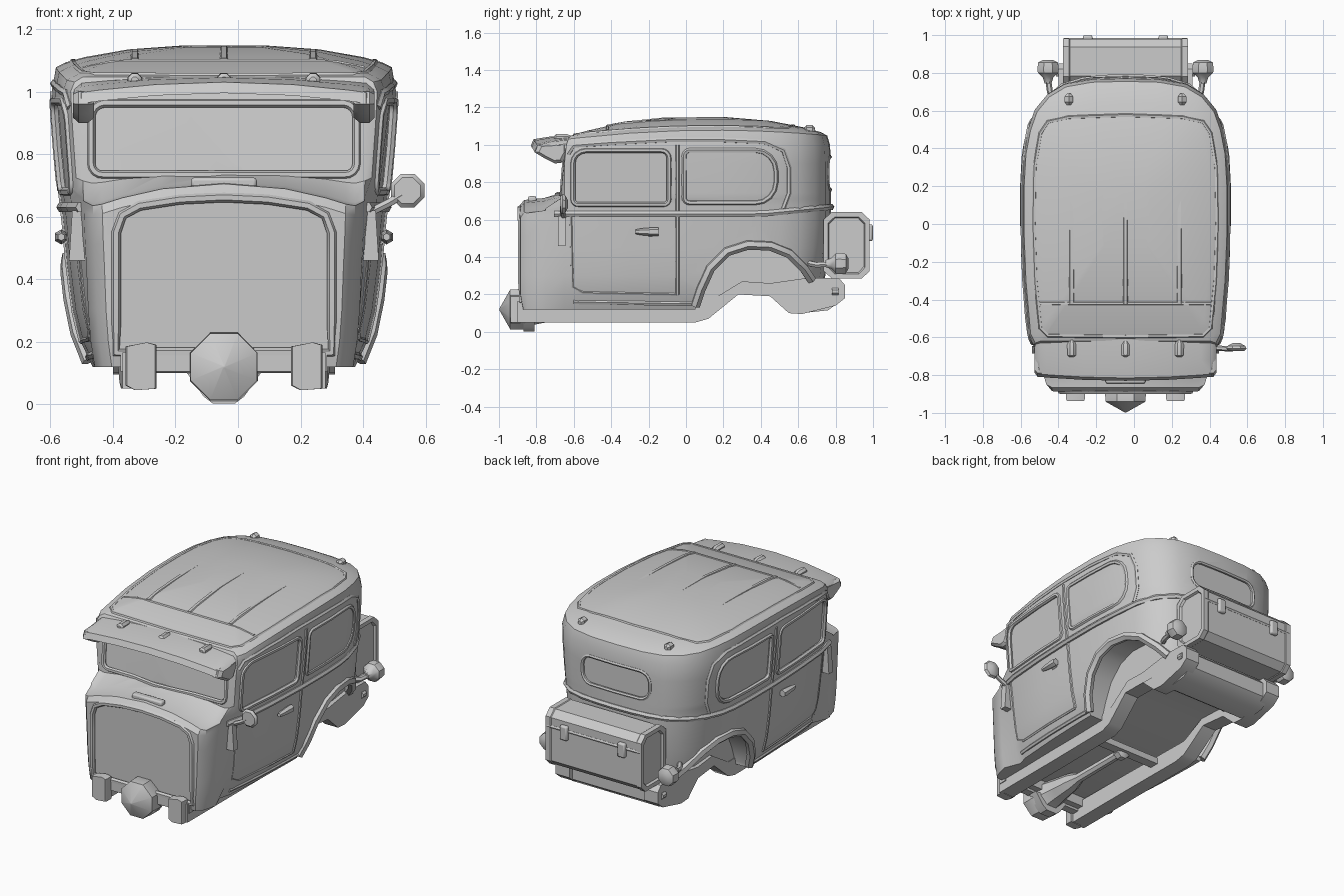
import bpy, bmesh
from math import sin, cos, pi, radians
from mathutils import Vector as V
from mathutils.bvhtree import BVHTree

if "Cube" in bpy.data.objects:
    bpy.data.objects.remove(bpy.data.objects["Cube"])


def mesh(name, verts, faces, angle=35):
    me = bpy.data.meshes.new(name)
    me.from_pydata([tuple(v) for v in verts], [], faces)
    bm = bmesh.new()
    bm.from_mesh(me)
    bmesh.ops.recalc_face_normals(bm, faces=bm.faces)
    bm.to_mesh(me)
    bm.free()
    ob = bpy.data.objects.new(name, me)
    bpy.context.collection.objects.link(ob)
    smooth(ob, angle)
    return ob


def smooth(ob, angle=35):
    bpy.ops.object.select_all(action='DESELECT')
    ob.select_set(True)
    bpy.context.view_layer.objects.active = ob
    bpy.ops.object.shade_smooth_by_angle(angle=radians(angle))


def skin(name, rings, angle=35):
    n = len(rings[0])
    faces = [tuple(range(n)), tuple(range((len(rings) - 1) * n, len(rings) * n))]
    for r in range(len(rings) - 1):
        for i in range(n):
            j = (i + 1) % n
            faces.append((r * n + i, r * n + j, (r + 1) * n + j, (r + 1) * n + i))
    return mesh(name, [p for ring in rings for p in ring], faces, angle)


def prism(name, yz, x0, x1):
    return skin(name, [[(x, y, z) for y, z in yz] for x in (x0, x1)])


def box(name, lo, hi, bevel=0):
    ob = prism(name, [(lo[1], lo[2]), (hi[1], lo[2]), (hi[1], hi[2]), (lo[1], hi[2])], lo[0], hi[0])
    if bevel:
        m = ob.modifiers.new('bevel', 'BEVEL')
        m.width, m.segments = bevel, 2
    return ob


def lathe(name, prof, x, z, n=10):
    return skin(name, [[(x + r * cos(2 * pi * (i + .5) / n), y, z + r * sin(2 * pi * (i + .5) / n))
                        for i in range(n)] for y, r in prof])


def tube(name, pts, r, cyclic=False):
    cu = bpy.data.curves.new(name, 'CURVE')
    cu.dimensions, cu.bevel_depth, cu.bevel_resolution = '3D', r, 1
    cu.use_fill_caps = True
    sp = cu.splines.new('POLY')
    sp.points.add(len(pts) - 1)
    for p, q in zip(sp.points, pts):
        p.co = (*q, 1)
    sp.use_cyclic_u = cyclic
    ob = bpy.data.objects.new(name, cu)
    bpy.context.collection.objects.link(ob)
    return ob


def rrect(a0, a1, b0, b1, r, n=4):
    """rounded rectangle; r = radii at (a1b1, a0b1, a0b0, a1b0)"""
    out = []
    for k, (a, b) in enumerate([(a1, b1), (a0, b1), (a0, b0), (a1, b0)]):
        sa, sb = (1 if a == a1 else -1), (1 if b == b1 else -1)
        for i in range(n + 1):
            t = pi / 2 * (k + i / n)
            out.append((a - sa * r[k] + r[k] * cos(t), b - sb * r[k] + r[k] * sin(t)))
    return out


def dense(pts, step=.09, cyclic=True):
    """split long segments so that projected lines follow the surface"""
    out = []
    for p, q in zip(pts, pts[1:] + pts[:1] if cyclic else pts[1:]):
        p, q = V(p), V(q)
        n = max(1, int((q - p).length / step + .5))
        out += [p.lerp(q, i / n) for i in range(n)]
    return out if cyclic else out + [V(pts[-1])]


# body shell: plan outline stacked at several heights
HALF = [(0, -.89), (.2, -.89), (.33, -.89), (.395, -.885), (.425, -.85), (.455, -.75), (.485, -.65), (.51, -.58),
        (.535, -.3), (.545, -.05), (.545, .2), (.535, .38), (.51, .51), (.475, .61), (.41, .69), (.32, .745),
        (.18, .77), (0, .775)]
LEVELS = [(.12, -.87, .70, .77, 1), (.2, -.89, .72, .84, 1), (.3, -.89, .745, .885, 1), (.45, -.89, .765, .92, 1),
          (.58, -.89, .775, .94, 1), (.675, -.89, .775, .96, 1), (.705, -.865, .775, .965, 1),
          (.715, -.76, .775, .97, 1), (.742, -.67, .775, .975, 1), (.9, -.655, .775, 1, 1), (1.0, -.64, .77, 1.01, 1),
          (1.028, -.63, .755, .985, 1), (1.043, -.62, .72, .93, 1), (1.06, -.62, .72, .93, .88),
          (1.085, -.62, .72, .93, .6), (1.098, -.62, .72, .93, .25)]
rings = []
for z, f, b, s, k in LEVELS:
    half = []
    for i, (x, y) in enumerate(HALF):
        sx = 1 - (1 - s) * (.4 if y < -.7 and s < 1 else 1)
        yy = max(y, f) if y < 0 else y * b / .775
        drop = [0, .016, .045, .065, .07, .055, .035, .02][i] if i < 8 else 0
        zz = z - drop * (1 if .55 < z < .73 else .5 if .73 < z < .75 else 0)
        yy = .05 + (yy - .05) * k
        if z > 1.01:
            zz += .05 * (1 - ((yy - .15) / .8) ** 2)
        half.append((x * sx * k, yy, zz))
    rings.append(half + [(-x, y, z2) for x, y, z2 in half[-2:0:-1]])
body = skin('body_shell', rings, 32)
tree = BVHTree.FromPolygons([v.co.copy() for v in body.data.vertices], [tuple(p.vertices) for p in body.data.polygons])


def project(pts, d, sink=0):
    hits = [tree.ray_cast(V(p) - V(d) * 3, V(d))[0] for p in pts]
    return [h + V(d) * sink for h in hits if h]


def side(yz, s, sink=.004):
    return project(dense([(0, y, z) for y, z in yz], cyclic=False), (-s, 0, 0), sink)


cutters = []


def panel(name, pts, d, depth, r):
    """recess in the shell with a rounded frame around it"""
    hits = project(dense(pts), d)
    cutters.append(skin('cutter', [[h - V(d) * .04 for h in hits], [h + V(d) * depth for h in hits]]))
    tube(name, [h + V(d) * .004 for h in hits], r, True)


# windows and firewall
for xz, nm, dp, r in [(rrect(-.425, .425, .748, .977, (.04,) * 4), 'windshield_frame', .015, .014),
                      ([(-.345, .165), (.345, .165), (.345, .55), (.325, .605), (.27, .635), (.14, .655), (0, .662),
                        (-.14, .655), (-.27, .635), (-.325, .605), (-.345, .55)], 'firewall_rim', .02, .016)]:
    panel(nm, [(x, 0, z - (.1 * x * x if nm[0] == 'w' else 0)) for x, z in xz], (0, 1, 0), dp, r)
panel('rear_window_frame', [(x, 0, z) for x, z in rrect(-.235, .235, .76, .935, (.065,) * 4)], (0, -1, 0), .015, .011)
ARCH = [(.05, .14), (.08, .23), (.13, .34), (.22, .43), (.33, .465), (.45, .46), (.55, .42), (.63, .34), (.67, .28)]
for s in (-1, 1):
    for nm, w in [('front_side_window_frame', rrect(-.605, -.09, .68, .97, (.04, .07, .03, .03))),
                  ('rear_side_window_frame', rrect(-.01, .48, .69, .97, (.11, .03, .03, .11)))]:
        panel(nm, [(0, y, z) for y, z in w], (-s, 0, 0), .018, .014)
    # side mouldings, door edges, wheel arch lip
    tube('wheel_arch_lip', side(ARCH, s, 0), .027)
    tube('door_pillar', side([(-.045, .2), (-.045, 1.0)], s), .012)
    tube('door_edge', side([(-.045, .2), (-.3, .205), (-.55, .21), (-.605, .24), (-.61, .4), (-.615, .62)], s), .009)
    tube('drip_rail', side([(-.63, .95), (-.6, .995), (-.4, 1.01), (-.1, 1.025), (.2, 1.025), (.42, 1.015), (.52, .97),
                            (.55, .88), (.55, .74), (.52, .66)], s), .014)
    tube('sill', side([(-.6, .16), (.05, .15)], s), .014)
    # wheel well
    cutters.append(prism('cutter', [(.05, -.1)] + ARCH + [(.67, -.1)], s * .33, s * .8))
cutters.append(prism('cutter', [(.1, -.12), (.1, .1), (.28, .22), (.6, .24), (.66, .28), (1, .28), (1, -.12)], -.85, .85))
cutters.append(prism('cutter', [(-.8, -.15), (-.8, .18), (.05, .18), (.25, .25), (.64, .25), (.64, -.15)], -.29, .29))
for c in cutters:
    c.hide_render = True
    m = body.modifiers.new('cut', 'BOOLEAN')
    m.operation, m.object, m.solver = 'DIFFERENCE', c, 'EXACT'
    bpy.context.view_layer.objects.active = body
    bpy.ops.object.modifier_apply(modifier=m.name)
    bpy.data.objects.remove(c)
smooth(body, 32)

# belt moulding round the cabin
belt = []
for i in range(37):
    t = radians(-57 + 294 * i / 36)
    d = V((cos(t), sin(t), 0))
    h = tree.ray_cast(V((0, 0, .63)) + d * 3, -d)[0]
    if h:
        belt.append(h + V((0, 0, .1 * max(0, h.y - .4))))
tube('belt_moulding', belt, .018)

# roof panel edge, ribs, rear markers
EDGE = [(0, -.595), (.41, -.59), (.45, -.55), (.475, -.3), (.485, 0), (.48, .3), (.45, .48), (.41, .54), (.3, .565), (0, .575)]
DOWN = (0, 0, -1)
tube('roof_panel_edge', project(dense([(x, y, 0) for x, y in EDGE] + [(-x, y, 0) for x, y in EDGE[-2:0:-1]]), DOWN, .006),
     .012, True)
tube('roof_front_seam', project([(x * .09, -.42, 0) for x in range(-5, 6)], DOWN, .004), .01)
for x in (-.285, 0, .285):
    tube('roof_rib', [h - V((0, 0, .007 + .01 * i / 7)) for i, h in
                      enumerate(project([(x, -.42 + i * .1, 0) for i in range(8)], DOWN))], .017)
    lathe('visor_marker_lamp', [(-.705, .012), (-.695, .024), (-.64, .026), (-.61, .012)], x, 1.035, 8)
for s in (-1, 1):
    p = project([(s * .3, .66, 0)], DOWN)[0]
    lathe('rear_marker_lamp', [(.63, .012), (.645, .025), (.675, .025), (.69, .012)], p.x, p.z + .002, 6)

# sun visor with drooping rounded ends
xs = [-.48, -.455, -.40, -.22, 0, .22, .40, .455, .48]
skin('sun_visor', [[(x, -.61, 1.05 - .1 * x * x - e), (x, -.72, 1.045 - .14 * x * x - e),
                    (x, -.815 + .1 * x * x + e, 1.03 - .16 * x * x - e), (x, -.83 + .1 * x * x + e, .995 - .16 * x * x),
                    (x, -.72, 1.0 - .14 * x * x), (x, -.61, 1.0 - .12 * x * x)]
                   for x in xs for e in [.018 if abs(x) > .47 else 0]])
GUSSET = [(-.63, 1.01), (-.79, 1.0), (-.81, .96), (-.76, .93), (-.70, .90), (-.66, .905), (-.63, .96)]
for s in (-1, 1):
    skin('visor_gusset', [[(s * x, -.715 + (y + .715) * k, .965 + (z - .965) * k) for y, z in GUSSET]
                          for x, k in ((.415, .75), (.435, 1), (.465, 1), (.482, .75))])

# cowl vent, cowl lamps, door handles
box('cowl_vent', (-.105, -.845, .69), (.105, -.80, .725), .01)
for s in (-1, 1):
    skin('cowl_lamp', [[(s * (a - .02), y, z) for a, y in [(w - .07, -.645), (w, -.645), (w, -.685), (w - .07, -.685)]]
                       for z, w in [(.46, .515), (.62, .505)]])
    lathe('handle_post', [(-.2, .02), (-.16, .02)], s * .50, .53, 6)
    lathe('door_handle', [(-.27, .012), (-.24, .018), (-.165, .024), (-.148, .022)], s * .52, .535, 6)

# side mirror on one side only
tube('mirror_arm', [(.46, -.655, .61), (.53, -.66, .645), (.57, -.66, .67)], .014)
lathe('mirror_head', [(-.672, .045), (-.66, .058), (-.645, .05), (-.63, .02)], .587, .683, 8)

# chassis rails with kick-up over the axle
RAIL = [(-.90, .05), (-.4, .05), (.05, .05), (.12, .07), (.28, .2), (.45, .19), (.55, .1), (.62, .095), (.8, .14),
        (.85, .18), (.85, .25), (.82, .285), (.66, .29), (.45, .26), (.3, .27), (.12, .16), (-.4, .16), (-.9, .165)]
for s in (-1, 1):
    skin('chassis_rail', [[(s * (x + .03 * max(0, min(1, y / .4))), y, z) for y, z in RAIL] for x in (.23, .325)])
    skin('front_rail_plate', [[(s * .265 + x * k, y, z) for x, z in
                               [(-.05, .06), (-.02, .045), (.05, .05), (.05, .19), (.02, .198), (-.05, .185)]]
                              for y, k in [(-.938, .9), (-.925, 1), (-.885, 1)]])
    # tail lamps on arms
    tube('tail_lamp_arm', [(s * .36, .64, .37), (s * .40, .70, .358), (s * .41, .77, .362)], .016)
    lathe('tail_lamp', [(.745, .02), (.775, .03), (.80, .058), (.82, .062), (.855, .056), (.868, .03)], s * .41, .365, 8)
    lathe('horn_bolt', [(.78, .02), (.815, .02)], s * .35, .215, 8)
box('front_crossmember', (-.33, -.89, .105), (.33, -.84, .16))
box('middle_crossmember', (-.24, -.18, .11), (.24, -.12, .15))
box('rear_crossmember', (-.26, .47, .21), (.26, .53, .26))

# gearbox, drive shaft, fuel tank
lathe('gearbox', [(-.998, .004), (-.94, .115), (-.86, .118), (-.82, .09), (-.72, .07), (-.62, .055), (-.55, .03),
                  (-.2, .028), (-.19, .045), (-.15, .045), (-.14, .02)], 0, .12, 8)
skin('gearbox_sump', [[(x, y, z) for x, y in [(-w, -.87), (w, -.87), (w, -.81), (-w, -.81)]]
                      for z, w in [(.002, .035), (.025, .065), (.1, .118)]])
TANK = [(.62, .10), (.76, .115), (.82, .16), (.82, .25), (.79, .28), (.60, .28), (.57, .25), (.58, .13)]
prism('fuel_tank', TANK, -.3, .3)

# luggage trunk: octagonal ends with recessed panels, lid seam, latches
OCT = [(.78, .285), (.94, .285), (.982, .325), (.982, .60), (.94, .64), (.78, .64), (.735, .60), (.735, .325)]
skin('luggage_trunk', [[(x, .858 + (y - .858) * k, .4625 + (z - .4625) * (1 - (1 - k) * .7)) for y, z in OCT] for x, k in
                       [(-.318, .75), (-.332, .8), (-.332, 1), (-.30, 1), (-.295, .97), (.295, .97), (.30, 1),
                        (.332, 1), (.332, .8), (.318, .75)]], 25)
tube('trunk_lid_seam', [(-.325, .974, .54), (.325, .974, .54)], .011)
for s in (-1, 1):
    box('trunk_latch', (s * .2 - .026, .955, .485), (s * .2 + .026, .999, .575), .01)

# finish: curves to meshes, shift the centreline to make room for the mirror
for ob in list(bpy.context.collection.objects):
    if ob.type == 'CURVE':
        smooth_name = ob.name
        bpy.ops.object.select_all(action='DESELECT')
        ob.select_set(True)
        bpy.context.view_layer.objects.active = ob
        bpy.ops.object.convert(target='MESH')
        smooth(bpy.context.view_layer.objects.active, 50)
for ob in bpy.context.collection.objects:
    ob.location.x -= .045
